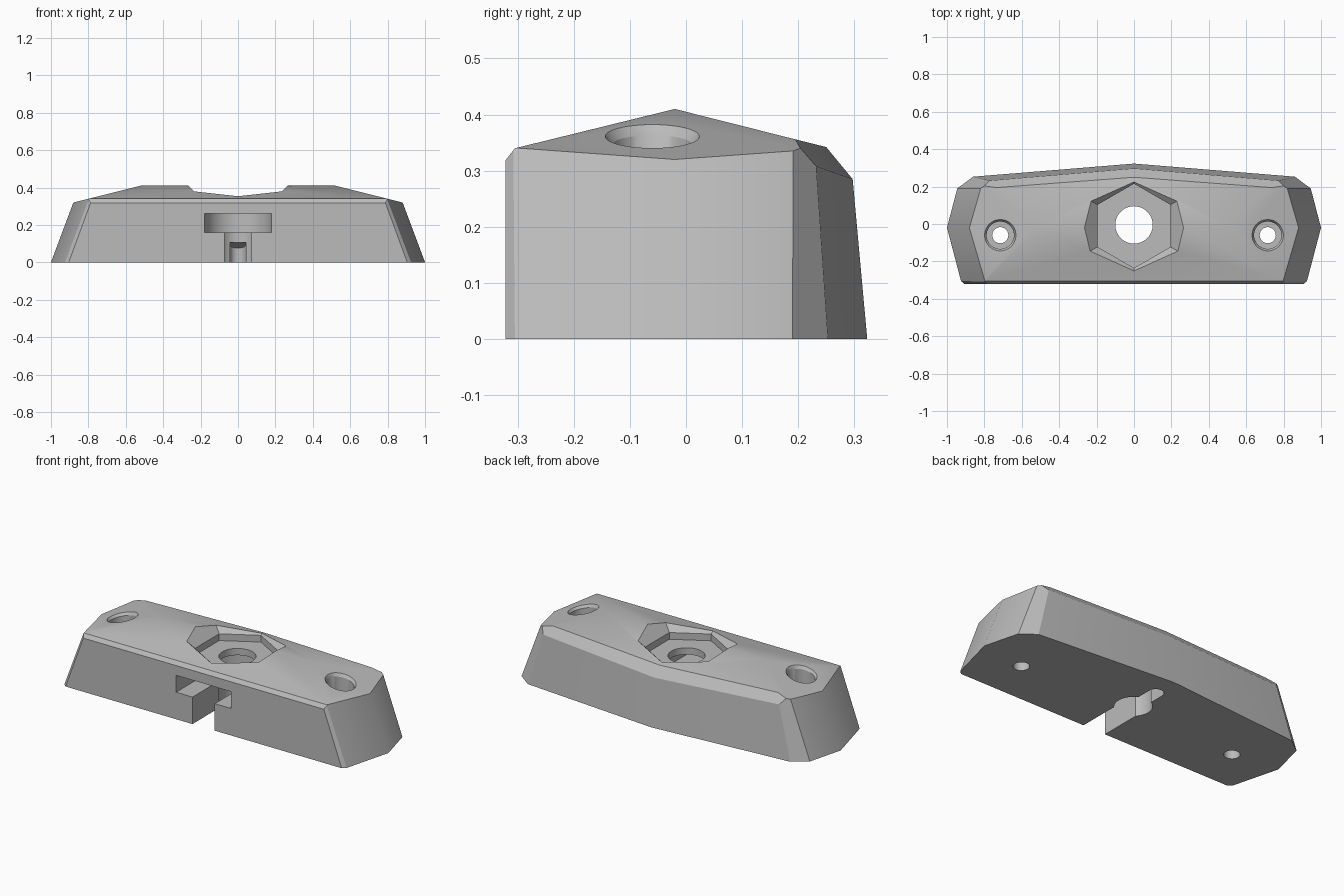
import bpy, bmesh, math
from mathutils import Vector

cube = bpy.data.objects.get("Cube")
if cube:
    bpy.data.objects.remove(cube, do_unlink=True)

grey = bpy.data.materials.new("light_grey")
grey.use_nodes = True
grey.diffuse_color = (0.5, 0.5, 0.5, 1)
grey.node_tree.nodes["Principled BSDF"].inputs["Base Color"].default_value = (0.5, 0.5, 0.5, 1)


def make_object(name, bm):
    bmesh.ops.recalc_face_normals(bm, faces=bm.faces)
    mesh = bpy.data.meshes.new(name)
    bm.to_mesh(mesh)
    bm.free()
    mesh.materials.append(grey)
    ob = bpy.data.objects.new(name, mesh)
    bpy.context.collection.objects.link(ob)
    return ob


def trim(bm, a, b, c):
    """Cut the solid on the plane through three points and cap it."""
    a, b, c = Vector(a), Vector(b), Vector(c)
    normal = (b - a).cross(c - a).normalized()
    if normal.dot(Vector((0, 0, 0.1)) - a) > 0:
        normal = -normal
    bmesh.ops.bisect_plane(bm, geom=bm.verts[:] + bm.edges[:] + bm.faces[:], dist=1e-6,
                           plane_co=a, plane_no=normal, clear_outer=True)
    bmesh.ops.holes_fill(bm, edges=[e for e in bm.edges if e.is_boundary], sides=0)


# Faceted body, cut from a block
bm = bmesh.new()
bmesh.ops.create_cube(bm, size=4)
trim(bm, (0, 0, 0), (1, 0, 0), (0, 1, 0))                            # underside
trim(bm, (0, -0.322, 0), (1, -0.322, 0), (0, -0.322, 1))             # front
trim(bm, (0, -0.02, 0.41), (1, -0.02, 0.41), (0, -0.305, 0.34))      # front roof
trim(bm, (0, -0.02, 0.41), (1, -0.02, 0.41), (0, 0.25, 0.342))       # back roof
trim(bm, (0, -0.322, 0.318), (1, -0.322, 0.318), (0, -0.305, 0.34))  # front bevel
for s in (1, -1):
    def side(*points):
        trim(bm, *[(s * x, y, z) for x, y, z in points])
    side((0.52, 0, 0.41), (0.88, 0, 0.32), (0.52, 1, 0.41))                  # end roof
    side((0.925, -0.305, 0), (1, -0.02, 0), (0.88, -0.02, 0.32))             # front end wall
    side((0.945, 0.19, 0), (1, -0.02, 0), (0.88, -0.02, 0.32))               # back end wall
    side((0.905, -0.322, 0), (0.925, -0.305, 0), (0.8, -0.305, 0.34))        # front corner
    side((0.945, 0.19, 0), (0.86, 0.253, 0), (0.82, 0.19, 0.335))            # back corner
    side((0, 0.323, 0), (0.86, 0.253, 0), (0, 0.297, 0.285))                 # back wall
    side((0, 0.297, 0.285), (0, 0.25, 0.342), (0.73, 0.195, 0.356))          # back bevel
body = make_object("mount_body", bm)


def subtract(bm):
    cutter = make_object("cutter", bm)
    cutter.hide_render = True
    mod = body.modifiers.new("cut", 'BOOLEAN')
    mod.operation, mod.solver, mod.object = 'DIFFERENCE', 'EXACT', cutter
    bpy.context.view_layer.objects.active = body
    bpy.ops.object.modifier_apply(modifier=mod.name)
    bpy.data.objects.remove(cutter, do_unlink=True)


def cut_round(x, y, rings, sides=48, shear=0, turn=0.0):
    """Stack of (radius, height) rings; shear tilts the rings along x."""
    bm = bmesh.new()
    loops = []
    for r, z in rings:
        angles = [turn + math.tau * i / sides for i in range(sides)]
        loops.append([bm.verts.new((x + r * math.cos(a), y + r * math.sin(a),
                                    z + shear * r * math.cos(a))) for a in angles])
    for low, high in zip(loops, loops[1:]):
        for i in range(sides):
            j = (i + 1) % sides
            bm.faces.new((low[i], low[j], high[j], high[i]))
    bm.faces.new(loops[0])
    bm.faces.new(loops[-1])
    subtract(bm)


def cut_slot(half, y0, y1, z0, z1, front=True):
    """Straight slot with one round end, open towards the other end."""
    outline = [(half, y0), (-half, y0)]
    for i in range(25):
        a = math.pi - math.pi * i / 24
        outline.append((half * math.cos(a), y1 + half * math.sin(a)))
    bm = bmesh.new()
    face = bm.faces.new([bm.verts.new((x, y, z0)) for x, y in outline])
    made = bmesh.ops.extrude_face_region(bm, geom=[face])["geom"]
    for v in made:
        if isinstance(v, bmesh.types.BMVert):
            v.co.z = z1
            if not front and v.co.y > 0.12:      # ceiling slopes down to the tip
                v.co.z = z1 - 0.45 * (v.co.y - 0.12)
    bmesh.ops.triangulate(bm, faces=bm.faces)
    subtract(bm)


# T-shaped keyhole slot, open at the front
cut_slot(0.18, -0.5, -0.005, 0.16, 0.26)
cut_slot(0.073, -0.5, -0.07, -0.1, 0.2)
cut_slot(0.043, -0.02, 0.175, -0.1, 0.12, front=False)

# Centre bore and flared hexagonal nut recess
cut_round(0, -0.005, [(0.1, -0.1), (0.1, 0.5)])
k = 1 / math.cos(math.pi / 6)
cut_round(0, -0.01, [(0.195 * k, 0.3), (0.195 * k, 0.34), (0.295 * k, 0.44)], sides=6, turn=math.pi / 2)

# Screw holes with counterbore and tilted rim chamfer
for s in (1, -1):
    cut_round(s * 0.715, -0.06, [(0.043, -0.1), (0.043, 0.3)])
    cut_round(s * 0.715, -0.06, [(0.073, 0.15), (0.073, 0.5)])
    cut_round(s * 0.715, -0.06, [(0.073, 0.345), (0.085, 0.363), (0.085, 0.42)], shear=-0.25 * s)

# Soft shading across the shallow facets
bpy.ops.object.select_all(action='DESELECT')
body.select_set(True)
bpy.context.view_layer.objects.active = body
bpy.ops.object.shade_smooth_by_angle(angle=math.radians(30))
